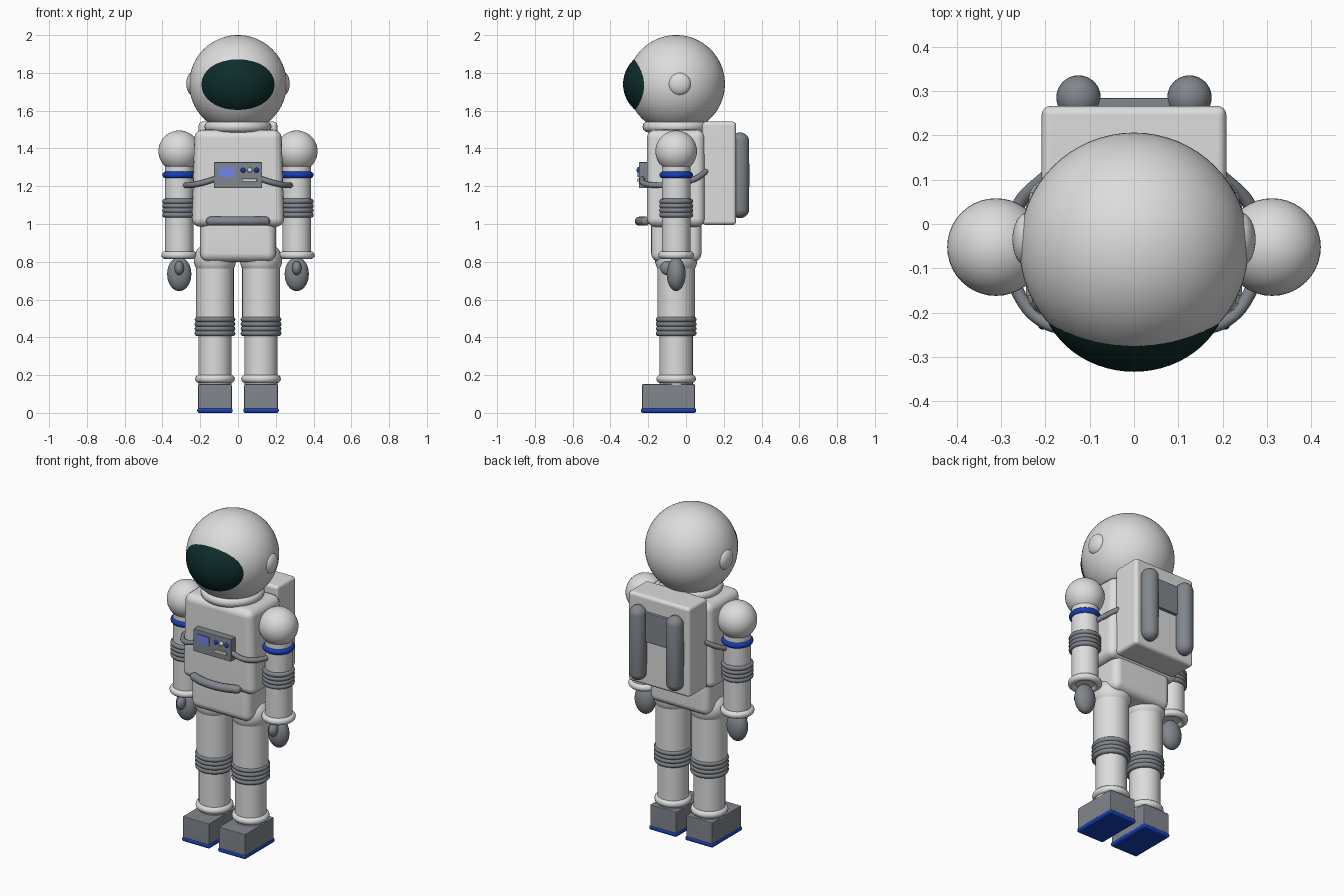
import bpy, bmesh, math
from mathutils import Vector, Matrix

if "Cube" in bpy.data.objects:
    bpy.data.objects.remove(bpy.data.objects["Cube"], do_unlink=True)


def material(name, rgb):
    m = bpy.data.materials.new(name)
    m.use_nodes = True
    col = (*rgb, 1.0)
    m.diffuse_color = col
    bsdf = next(n for n in m.node_tree.nodes if n.type == 'BSDF_PRINCIPLED')
    bsdf.inputs["Base Color"].default_value = col
    return m


WHITE = material("suit white", (0.72, 0.72, 0.72))
GREY = material("trim grey", (0.22, 0.24, 0.265))
BLUE = material("band blue", (0.008, 0.05, 0.48))
SCREEN = material("screen blue", (0.18, 0.25, 0.85))
VISOR = material("visor dark green", (0.004, 0.025, 0.024))

Y = -0.052  # depth of the body axis


def finish(name, mat):
    ob = bpy.context.object
    ob.name = ob.data.name = name
    ob.data.materials.append(mat)
    bpy.ops.object.shade_smooth_by_angle(angle=math.radians(40))
    return ob


def box(name, mat, lo, hi, bevel=0.0, taper=1.0, segs=4):
    lo, hi = Vector(lo), Vector(hi)
    bpy.ops.mesh.primitive_cube_add(size=1, location=(lo + hi) / 2)
    me = bpy.context.object.data
    bm = bmesh.new()
    bm.from_mesh(me)
    bmesh.ops.scale(bm, vec=hi - lo, verts=bm.verts)
    for v in bm.verts:
        if v.co.z > 0:
            v.co.x *= taper
    if bevel:
        bmesh.ops.bevel(bm, geom=bm.edges[:], offset=bevel, segments=segs,
                        profile=0.5, affect='EDGES')
    bm.to_mesh(me)
    bm.free()
    ob = finish(name, mat)
    ob.modifiers.new("clean normals", 'WEIGHTED_NORMAL').keep_sharp = True
    return ob


def ball(name, mat, loc, size, segs=32, rings=20, stretch=0.0):
    """Ellipsoid; stretch pulls the halves apart along z into a capsule."""
    bpy.ops.mesh.primitive_uv_sphere_add(segments=segs, ring_count=rings, radius=1, location=loc)
    for v in bpy.context.object.data.vertices:
        v.co = v.co * Vector(size)
        if abs(v.co.z) > 1e-4:
            v.co.z += math.copysign(stretch, v.co.z)
    return finish(name, mat)


def tube(name, mat, x, y, r, z0, z1):
    bpy.ops.mesh.primitive_cylinder_add(vertices=32, radius=r, depth=z1 - z0,
                                        location=(x, y, (z0 + z1) / 2))
    return finish(name, mat)


def ring(name, mat, x, z, outer, minor):
    bpy.ops.mesh.primitive_torus_add(major_segments=40, minor_segments=12, location=(x, Y, z),
                                     major_radius=outer - minor, minor_radius=minor)
    return finish(name, mat)


def hose(name, mat, pts, r):
    cu = bpy.data.curves.new(name, 'CURVE')
    cu.dimensions = '3D'
    cu.bevel_depth, cu.bevel_resolution = r, 4
    cu.use_fill_caps = True
    sp = cu.splines.new('BEZIER')
    sp.bezier_points.add(len(pts) - 1)
    for bp, p in zip(sp.bezier_points, pts):
        bp.co = p
        bp.handle_left_type = bp.handle_right_type = 'AUTO'
    ob = bpy.data.objects.new(name, cu)
    bpy.context.collection.objects.link(ob)
    cu.materials.append(mat)
    return ob


# Helmet
ball("helmet", WHITE, (0, Y, 1.742), (0.258,) * 3, 64, 40)
ball("visor", VISOR, (0, -0.14, 1.74), (0.214, 0.193, 0.184), 64, 40)
ring("neck_ring", WHITE, 0, 1.515, 0.178, 0.03)

# Torso, hips and belt
box("torso", WHITE, (-0.245, -0.207, 0.985), (0.245, 0.1, 1.5), 0.045, 0.94)
box("pelvis", WHITE, (-0.2, -0.185, 0.8), (0.2, 0.082, 1.03), 0.045)
hose("belt", GREY, [(-0.145, -0.215, 1.015), (-0.08, -0.238, 1.015), (0, -0.247, 1.015),
                    (0.08, -0.238, 1.015), (0.145, -0.215, 1.015)], 0.024)
for s in (-1, 1):
    ball("belt_end", GREY, (s * 0.145, -0.215, 1.015), (0.024,) * 3, 16, 12)

# Backpack with tanks
box("backpack", WHITE, (-0.208, 0.085, 0.995), (0.208, 0.266, 1.542), 0.02)
box("tank_bridge", GREY, (-0.11, 0.25, 1.27), (0.11, 0.284, 1.45), 0.005, segs=2)

# Chest control panel
box("control_panel", GREY, (-0.127, -0.25, 1.19), (0.127, -0.19, 1.327), 0.004, segs=2)
box("panel_screen", SCREEN, (-0.1, -0.256, 1.25), (-0.017, -0.247, 1.303))
box("panel_switch", WHITE, (0.02, -0.26, 1.224), (0.1, -0.247, 1.24), 0.003, segs=2)
for x, mat in ((0.027, BLUE), (0.063, WHITE), (0.098, BLUE)):
    ball("panel_button", mat, (x, -0.25, 1.285), (0.013,) * 3, 16, 12)

for s, side in ((1, "left"), (-1, "right")):
    ball(side + "_earpiece", WHITE, (s * 0.24, -0.035, 1.742), (0.034, 0.061, 0.061))
    ball(side + "_tank", GREY, (s * 0.125, 0.285, 1.258), (0.05, 0.05, 0.05), 32, 24, 0.177)
    hose(side + "_hose", GREY, [(s * 0.1, -0.232, 1.245), (s * 0.2, -0.222, 1.215),
                                (s * 0.268, -0.14, 1.205), (s * 0.285, -0.05, 1.21),
                                (s * 0.262, 0.04, 1.235), (s * 0.19, 0.115, 1.285)], 0.015)

    # Arm
    ax = s * 0.311
    ball(side + "_shoulder", WHITE, (ax, Y, 1.385), (0.11,) * 3, 40, 24)
    tube(side + "_arm", WHITE, ax, Y, 0.076, 0.83, 1.36)
    ring(side + "_arm_band", BLUE, ax, 1.26, 0.089, 0.018)
    for i in range(4):
        ring(side + "_elbow_ring", GREY, ax, 1.048 + i * 0.024, 0.09, 0.014)
    ring(side + "_wrist_ring", WHITE, ax, 0.835, 0.095, 0.021)
    ball(side + "_glove", GREY, (ax, Y, 0.735), (0.064, 0.05, 0.09))
    ball(side + "_thumb", GREY, (ax, -0.1, 0.767), (0.025, 0.036, 0.038), 20, 14)

    # Leg and boot
    lx = s * 0.122
    ball(side + "_hip", WHITE, (lx, Y, 0.81), (0.112, 0.112, 0.1))
    tube(side + "_thigh", WHITE, lx, Y, 0.1, 0.46, 0.82)
    tube(side + "_shin", WHITE, lx, Y, 0.088, 0.14, 0.47)
    for i in range(4):
        ring(side + "_knee_ring", GREY, lx, 0.421 + i * 0.0245, 0.108, 0.0145)
    ring(side + "_ankle_ring", WHITE, lx, 0.18, 0.105, 0.022)
    box(side + "_boot", GREY, (lx - 0.089, -0.233, 0.015), (lx + 0.089, 0.048, 0.152), 0.006, segs=2)
    box(side + "_sole", BLUE, (lx - 0.094, -0.238, 0), (lx + 0.094, 0.053, 0.025), 0.01, segs=3)
